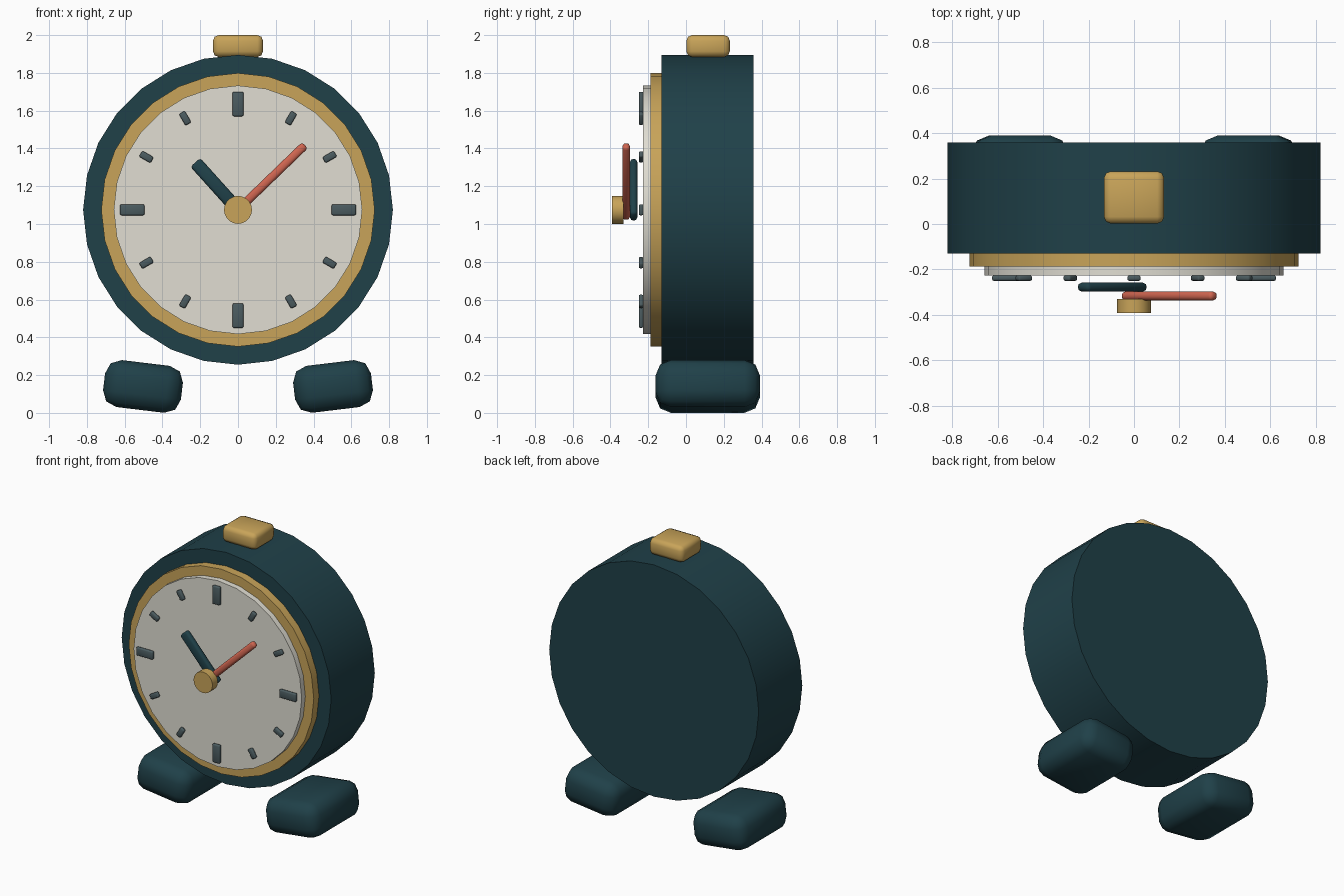
import bpy, bmesh, math
from mathutils import Matrix, Vector

if "Cube" in bpy.data.objects:
    bpy.data.objects.remove(bpy.data.objects["Cube"])


def material(name, rgb):
    m = bpy.data.materials.new(name)
    m.diffuse_color = (*rgb, 1)
    m.use_nodes = True
    m.node_tree.nodes["Principled BSDF"].inputs["Base Color"].default_value = m.diffuse_color
    return m


TEAL = material("teal", (0.014, 0.052, 0.066))
GOLD = material("gold", (0.58, 0.37, 0.10))
CREAM = material("cream", (0.75, 0.73, 0.65))
RED = material("red", (0.62, 0.13, 0.08))
SLATE = material("slate", (0.07, 0.105, 0.115))

CZ = 1.075  # dial centre height


def finish(name, bm, mat, loc, turn=0.0):
    mesh = bpy.data.meshes.new(name)
    bm.to_mesh(mesh)
    bm.free()
    mesh.materials.append(mat)
    ob = bpy.data.objects.new(name, mesh)
    bpy.context.collection.objects.link(ob)
    ob.location = loc
    ob.rotation_euler = (0, turn, 0)
    bpy.ops.object.select_all(action='DESELECT')
    ob.select_set(True)
    bpy.context.view_layer.objects.active = ob
    bpy.ops.object.shade_smooth_by_angle(angle=math.radians(50))
    return ob


def disc(name, mat, radius, y0, y1, sides=28):
    """Cylinder along y, centred on the dial axis."""
    bm = bmesh.new()
    bmesh.ops.create_cone(bm, cap_ends=True, segments=sides, radius1=radius,
                          radius2=radius, depth=y1 - y0)
    bmesh.ops.rotate(bm, verts=bm.verts,
                     matrix=Matrix.Rotation(math.pi / 2, 3, 'X'))
    # put a vertex at the top and the sides
    return finish(name, bm, mat, (0, (y0 + y1) / 2, CZ))


def block(name, mat, size, loc, bevel, turn=0.0):
    """Rounded box, turned about y."""
    bm = bmesh.new()
    bmesh.ops.create_cube(bm, size=1)
    bmesh.ops.scale(bm, vec=Vector(size), verts=bm.verts)
    bmesh.ops.bevel(bm, geom=bm.edges[:], offset=bevel, segments=2,
                    profile=0.5, affect='EDGES')
    return finish(name, bm, mat, loc, turn)


def radial(name, mat, angle, dist, width, length, y0, y1, bevel):
    """Rounded bar on the dial, pointing outward at a clock angle."""
    t = math.radians(angle)
    loc = (dist * math.sin(t), (y0 + y1) / 2, CZ + dist * math.cos(t))
    return block(name, mat, (width, y1 - y0, length), loc, bevel, t)


# case, bezel and dial
disc("case", TEAL, 0.82, -0.129, 0.358)
disc("bezel", GOLD, 0.724, -0.187, -0.12)
disc("dial", CREAM, 0.658, -0.227, -0.17)

# hour marks, longer at the quarters
for i in range(12):
    w, l = (0.058, 0.13) if i % 3 == 0 else (0.036, 0.07)
    radial(f"hour_mark_{i}", SLATE, i * 30, 0.56, w, l, -0.25, -0.226, 0.008)

# hands and centre cap
radial("hour_hand", TEAL, -42, 0.143, 0.07, 0.39, -0.297, -0.258, 0.015)
radial("minute_hand", RED, 46, 0.216, 0.045, 0.553, -0.336, -0.297, 0.015)
disc("centre_cap", GOLD, 0.074, -0.391, -0.331, 20)

# top button
block("top_button", GOLD, (0.265, 0.23, 0.116), (0, 0.117, 1.942), 0.03)

# feet, tilted outward
for side, s in (("left", -1), ("right", 1)):
    block(f"{side}_foot", TEAL, (0.415, 0.551, 0.25),
          (s * 0.503, 0.115, 0.14), 0.08, -s * 0.12)
